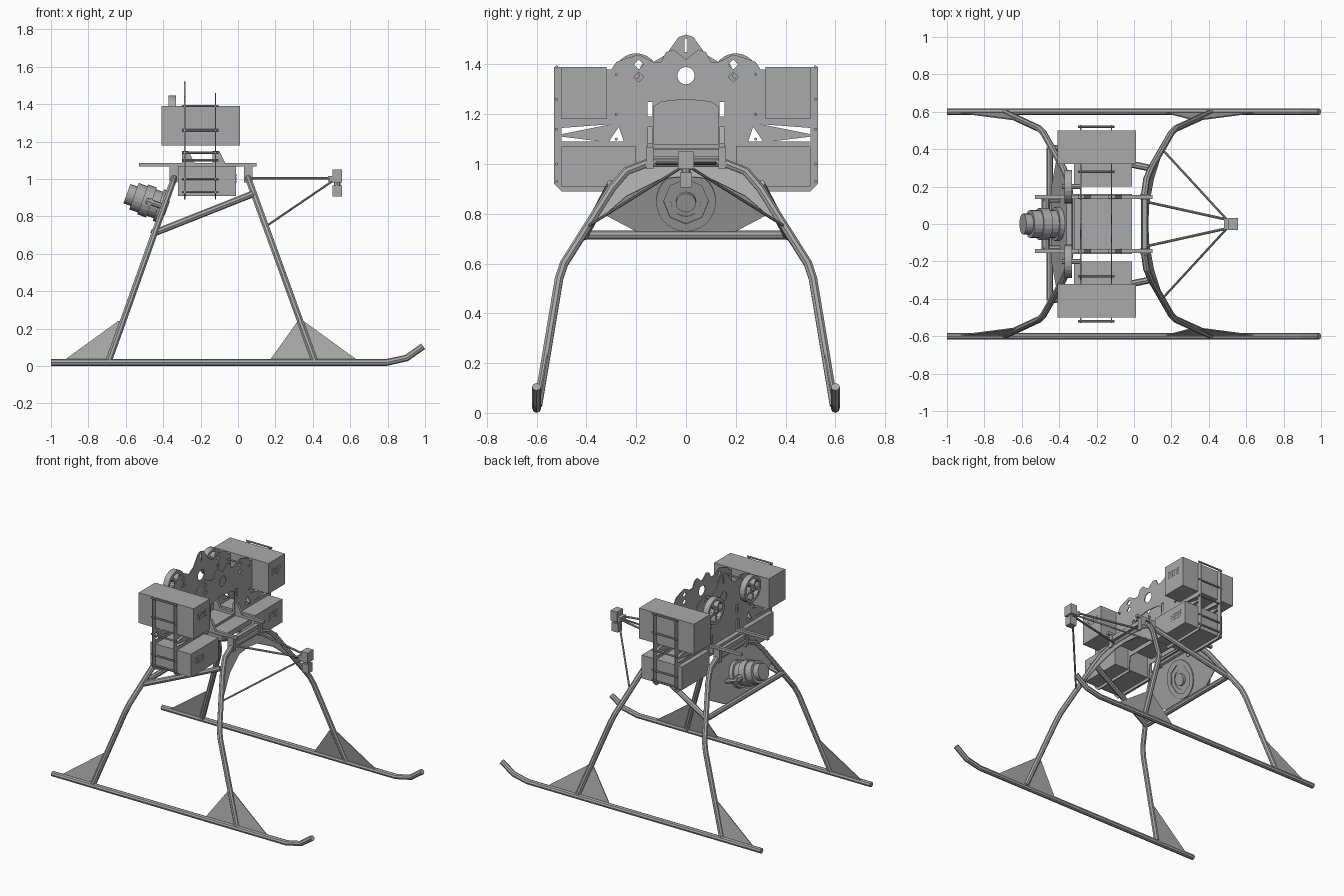
import bpy
import math
from mathutils import Matrix, Vector

cube = bpy.data.objects.get("Cube")
if cube:
    bpy.data.objects.remove(cube, do_unlink=True)

grey = bpy.data.materials.new("plain grey metal")
grey.use_nodes = True
colour = (0.4, 0.4, 0.4, 1)
grey.diffuse_color = colour
grey.node_tree.nodes["Principled BSDF"].inputs["Base Color"].default_value = colour

AXIS_X, AXIS_Y, AXIS_Z = Vector((1, 0, 0)), Vector((0, 1, 0)), Vector((0, 0, 1))
SIDES = (("left", 1), ("right", -1))


def add_mesh(name, mesh, matrix=None):
    obj = bpy.data.objects.new(name, mesh)
    bpy.context.scene.collection.objects.link(obj)
    if not mesh.materials:
        mesh.materials.append(grey)
    if matrix:
        obj.matrix_world = matrix
    return obj


def curve_to_mesh(name, curve, matrix=None):
    """Turn a curve into a flat shaded mesh object."""
    temp = bpy.data.objects.new("temporary_curve", curve)
    bpy.context.scene.collection.objects.link(temp)
    graph = bpy.context.evaluated_depsgraph_get()
    mesh = bpy.data.meshes.new_from_object(temp.evaluated_get(graph))
    bpy.data.objects.remove(temp, do_unlink=True)
    for face in mesh.polygons:
        face.use_smooth = False
    return add_mesh(name, mesh, matrix)


def add_spline(curve, points, closed):
    spline = curve.splines.new("POLY")
    spline.points.add(len(points) - 1)
    for target, point in zip(spline.points, points):
        target.co = (*point, *[0] * (3 - len(point)), 1)
    spline.use_cyclic_u = closed


def tube(name, points, radius=0.018, resolution=2):
    curve = bpy.data.curves.new(name, "CURVE")
    curve.dimensions = "3D"
    curve.bevel_depth = radius
    curve.bevel_resolution = resolution
    curve.use_fill_caps = True
    add_spline(curve, points, False)
    return curve_to_mesh(name, curve)


def plate(name, loops, origin, u=AXIS_Y, v=AXIS_Z, thick=0.006):
    """Flat sheet; the first loop is its outline and the others are holes."""
    curve = bpy.data.curves.new(name, "CURVE")
    curve.dimensions = "2D"
    curve.fill_mode = "BOTH"
    curve.extrude = thick / 2
    for loop in loops:
        add_spline(curve, loop, True)
    matrix = Matrix((u, v, u.cross(v))).transposed().to_4x4()
    matrix.translation = origin
    return curve_to_mesh(name, curve, matrix)


def block(name, low, high):
    corners = [(x, y, z) for x in (low[0], high[0]) for y in (low[1], high[1]) for z in (low[2], high[2])]
    faces = [(0, 1, 3, 2), (4, 6, 7, 5), (0, 4, 5, 1), (2, 3, 7, 6), (0, 2, 6, 4), (1, 5, 7, 3)]
    mesh = bpy.data.meshes.new(name)
    mesh.from_pydata(corners, [], faces)
    return add_mesh(name, mesh)


def side_block(name, x, y, z, side):
    ys = sorted((y[0] * side, y[1] * side))
    return block(name, (x[0], ys[0], z[0]), (x[1], ys[1], z[1]))


def circle(cx, cy, radius, count=20):
    turns = [math.tau * i / count for i in range(count)]
    return [(cx + radius * math.cos(t), cy + radius * math.sin(t)) for t in turns]


def mirror(half):
    """Close a half outline running from the centre bottom to the centre top."""
    return half + [(-a, b) for a, b in reversed(half) if a > 0]


def both(loop):
    return [loop, [(-a, b) for a, b in loop]]


def rect(a, b, c, d):
    return [(a, b), (c, b), (c, d), (a, d)]


# Leaning hoops that form the legs: x = foot + slope * z
FRONT, REAR = (0.42, -0.364), (-0.70, 0.357)
hoop_half = [(0.595, 0.03), (0.51, 0.54), (0.49, 0.6), (0.3, 0.9), (0.24, 0.97), (0.15, 1.005)]


def on_hoop(hoop, y, z):
    return (hoop[0] + hoop[1] * z, y, z)


for label, hoop in (("front", FRONT), ("rear", REAR)):
    path = hoop_half + [(-y, z) for y, z in reversed(hoop_half)]
    tube(label + "_leg_hoop", [on_hoop(hoop, y, z) for y, z in path])

# Stiffening plates inside the hoops
lean = Vector((FRONT[1], 0, 1))
front_web = [(0, 0.95), (0.1, 0.94), (0.24, 0.87), (0.39, 0.74), (0.3, 0.9), (0.24, 0.97), (0.15, 1.0), (0, 1.0)]
plate("front_hoop_web", [mirror(front_web)], (FRONT[0], 0, 0), v=lean)
lean = Vector((REAR[1], 0, 1))
rear_web = [(0, 0.73), (0.2, 0.73), (0.37, 0.82), (0.3, 0.9), (0.24, 0.97), (0.15, 1.0), (0, 1.0)]
plate("rear_motor_plate", [mirror(rear_web), circle(0, 0.85, 0.06)], (REAR[0], 0, 0), v=lean)
plate("motor_plate_ring", [circle(0, 0.85, 0.12, 28), circle(0, 0.85, 0.09, 8)],
      (REAR[0] + 0.006, 0, 0), v=lean, thick=0.008)
tube("rear_cross_tube", [(-0.45, -0.41, 0.715), (-0.45, 0.41, 0.715)])

# Skids, foot gussets and side braces
for label, side in SIDES:
    y = 0.6 * side
    tube(label + "_skid", [(-1, y, 0.018), (0.79, y, 0.018), (0.9, y, 0.042), (0.99, y, 0.105)])
    tilt = Vector((0, -0.18 * side, 1))
    plate(label + "_rear_gusset", [[(-0.93, 0.03), (-0.69, 0.03), (-0.62, 0.24), (-0.64, 0.24)]],
          (0, y, 0), AXIS_X, tilt)
    plate(label + "_front_gusset", [[(0.17, 0.03), (0.64, 0.03), (0.35, 0.24), (0.32, 0.24)]],
          (0, y, 0), AXIS_X, tilt)
    tube(label + "_side_brace", [(-0.45, 0.41 * side, 0.71), (0.08, 0.3 * side, 0.92)])

# Transverse frame plates with lightening cutouts
wing = [(0, 1.0), (0.18, 1.0), (0.19, 0.89), (0.5, 0.89), (0.53, 0.92), (0.53, 1.39), (0.3, 1.38)]
lobe = [(0.28, 1.41), (0.24, 1.425), (0.19, 1.44), (0.13, 1.41)]
side_cuts = (both([(0.3, 1.16), (0.5, 1.145), (0.5, 1.12)]) + both([(0.34, 1.09), (0.5, 1.09), (0.5, 1.11)])
             + both([(0.25, 1.09), (0.31, 1.09), (0.27, 1.15)]) + both(rect(0.135, 1.19, 0.155, 1.25)))
lobe_cuts = both(circle(0.19, 1.4, 0.02, 4)) + both(circle(0.19, 1.35, 0.02, 4))
hub = [circle(0, 1.355, 0.035, 16)]
arch = [mirror([(0, 1.08), (0.13, 1.08), (0.13, 1.23), (0.1, 1.25), (0, 1.26)])]
peak = [(0.08, 1.44), (0.03, 1.51), (0, 1.52)]
crown = [(0.1, 1.41), (0.08, 1.45), (0.05, 1.46), (0, 1.42)]
slot = [rect(-0.006, 1.45, 0.006, 1.505)]
plate("rear_frame_plate", [mirror(wing + lobe + peak)] + side_cuts + lobe_cuts + hub + slot, (-0.285, 0, 0))
plate("front_frame_plate", [mirror(wing + lobe + crown)] + side_cuts + lobe_cuts + hub + arch, (-0.12, 0, 0))

# Equipment boxes, vent plates, cross rods and spoked wheels
for label, side in SIDES:
    side_block(label + "_upper_box", (-0.41, 0.01), (0.32, 0.5), (1.18, 1.39), side)
    side_block(label + "_lower_box", (-0.32, -0.01), (0.2, 0.5), (0.91, 1.07), side)
    for box, x, z in (("upper", 0.01, 1.33), ("lower", -0.01, 1.02)):
        for row in range(3):
            vents = [circle((0.36 + 0.018 * i) * side, z - 0.018 * row, 0.007, 4) for i in range(6)]
            plate(f"{label}_{box}_vents_{row + 1}", vents, (x, 0, 0), thick=0.004)
    for number, z in enumerate((0.93, 1.0, 1.14, 1.26, 1.39)):
        y = 0.52 * side
        tube(f"{label}_outer_rod_{number + 1}", [(-0.3, y, z), (-0.105, y, z)], 0.006)
    for number, z in enumerate((1.1, 1.2, 1.36)):
        y = 0.28 * side
        tube(f"{label}_inner_rod_{number + 1}", [(-0.3, y, z), (-0.105, y, z)], 0.006)

    spokes = []
    for i in range(5):
        angle = math.tau * i / 5 + math.pi / 2
        wedge = [(0.03, -0.45), (0.07, -0.48), (0.073, 0), (0.07, 0.48), (0.03, 0.45)]
        spokes.append([(0.2 * side + r * math.cos(angle + a), 1.355 + r * math.sin(angle + a))
                       for r, a in wedge])
    plate(label + "_spoked_wheel", [circle(0.2 * side, 1.355, 0.09, 24)] + spokes,
          (-0.352, 0, 0), thick=0.04)
    tube(label + "_wheel_axle", [(-0.385, 0.2 * side, 1.355), (-0.28, 0.2 * side, 1.355)], 0.014)

# Rails, their clamps on the hoops, and the centre tray
block("centre_tray", (-0.32, -0.16, 1.03), (-0.01, 0.16, 1.065))
block("front_cross_member", (0.045, -0.16, 1.03), (0.07, 0.16, 1.06))
block("rear_cross_member", (-0.36, -0.16, 1.03), (-0.335, 0.16, 1.06))
for label, side in SIDES:
    side_block(label + "_rail", (-0.53, 0.1), (0.135, 0.155), (1.067, 1.085), side)
    for end, x in (("front", 0.055), ("rear", -0.345)):
        side_block(f"{label}_{end}_clamp", (x - 0.022, x + 0.022), (0.13, 0.16), (0.98, 1.07), side)
    for end, x in (("front", -0.1), ("rear", -0.265)):
        plate(f"{label}_{end}_rail_bracket", [[(x - 0.035, 1.08), (x + 0.035, 1.08), (x, 1.15), (x - 0.035, 1.15)]],
              (0, 0.145 * side, 0), AXIS_X, AXIS_Z, 0.02)

# Rear motor, square to its leaning plate
out = Vector((-0.94, 0, 0.34))
base = Vector(on_hoop(REAR, 0, 0.85))


def motor_part(name, start, end, radius):
    tube(name, [base + out * start, base + out * end], radius, 8)


motor_part("motor_flange", 0, 0.03, 0.09)
motor_part("motor_body", 0.03, 0.17, 0.075)
motor_part("motor_band", 0.07, 0.12, 0.085)
motor_part("motor_end_cap", 0.17, 0.21, 0.055)
motor_part("motor_hub", -0.02, 0, 0.04)
for label, side in SIDES:
    start = base + out * 0.08
    tube(label + "_motor_arm", [start, start + AXIS_Y * 0.14 * side], 0.022)
    foot = start + AXIS_Y * 0.13 * side
    tube(label + "_motor_post", [foot + out * 0.02, foot - out * 0.08], 0.016)

# Nose boom with a sensor head
block("sensor_box", (0.505, -0.033, 0.98), (0.555, 0.033, 1.05))
block("sensor_mount", (0.48, -0.03, 0.985), (0.51, 0.03, 1.015))
tube("sensor_neck", [(0.53, 0, 0.99), (0.53, 0, 0.95)], 0.018)
block("sensor_camera", (0.505, -0.024, 0.905), (0.555, 0.024, 0.965))
for label, side in SIDES:
    tube(label + "_boom", [(0.06, 0.12 * side, 1.003), (0.49, 0.025 * side, 1.003)], 0.007)
    tube(label + "_boom_strut", [(0.155, 0.395 * side, 0.75), (0.5, 0.02 * side, 0.985)], 0.006)
